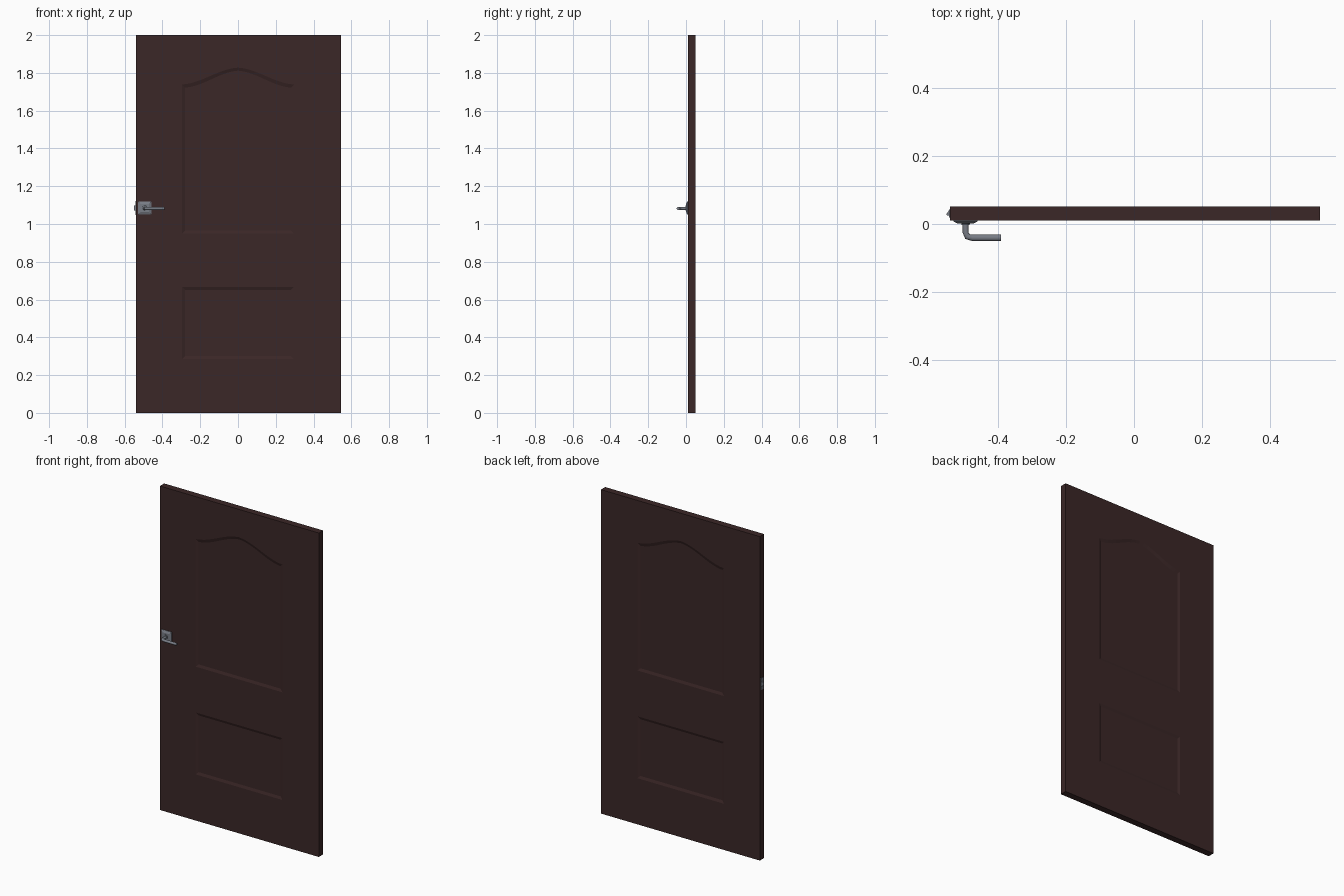
import bpy, bmesh, math
from mathutils import Vector

if "Cube" in bpy.data.objects:
    bpy.data.objects.remove(bpy.data.objects["Cube"])


def material(name, rgb):
    m = bpy.data.materials.new(name)
    m.diffuse_color = (*rgb, 1)
    m.use_nodes = True
    m.node_tree.nodes["Principled BSDF"].inputs["Base Color"].default_value = m.diffuse_color
    return m


WOOD = material("dark brown wood", (0.043, 0.020, 0.020))
METAL = material("grey metal", (0.19, 0.205, 0.24))


def finish(name, bm, mat, smooth=False):
    bmesh.ops.remove_doubles(bm, verts=bm.verts, dist=1e-5)
    bmesh.ops.recalc_face_normals(bm, faces=bm.faces)
    me = bpy.data.meshes.new(name)
    bm.to_mesh(me)
    bm.free()
    ob = bpy.data.objects.new(name, me)
    bpy.context.collection.objects.link(ob)
    me.materials.append(mat)
    if smooth:
        bpy.ops.object.select_all(action='DESELECT')
        bpy.context.view_layer.objects.active = ob
        ob.select_set(True)
        bpy.ops.object.shade_smooth_by_angle(angle=math.radians(35))
    return ob


def loft(bm, rings):
    """Skin a list of equal-length rings and cap both ends."""
    vs = [[bm.verts.new(p) for p in r] for r in rings]
    n = len(vs[0])
    for a, b in zip(vs, vs[1:]):
        for i in range(n):
            j = (i + 1) % n
            bm.faces.new((a[i], a[j], b[j], b[i]))
    bm.faces.new(vs[0])
    bm.faces.new(vs[-1])


# Door leaf dimensions
X0, X1, Y0, Y1, H = -0.54, 0.545, 0.010, 0.0515, 2.0
SLOPE, DEPTH = 0.016, 0.006


def rect(x0, x1, z0, z1):
    return [(x0, z0), (x1, z0), (x1, z1), (x0, z1)]


def panel(z0, z1, rise, inset):
    """Panel outline with an optional ogee arch on top."""
    w = 0.296
    pts = [(-w + inset, z0 + inset), (w - inset, z0 + inset)]
    n = 20 if rise else 1
    for i in range(n + 1):
        t = 1 - 2 * i / n
        h = 0.75 * (0.5 + 0.5 * math.cos(math.pi * t)) + 0.25 * (1 - abs(t))
        pts.append(((w - inset) * t, z1 - inset + rise * h))
    return pts


PANELS = [(0.285, 0.667, 0), (0.95, 1.738, 0.09)]

# Door leaf: both faces with recessed panels, joined by the edges
bm = bmesh.new()
for y, inward in ((Y0, 1), (Y1, -1)):
    edges = []
    outer = [bm.verts.new((x, y, z)) for x, z in rect(X0, X1, 0, H)]
    edges += [bm.edges.new((outer[i], outer[(i + 1) % 4])) for i in range(4)]
    recesses = []
    for p in PANELS:
        top = [bm.verts.new((x, y, z)) for x, z in panel(*p, 0)]
        low = [bm.verts.new((x, y + inward * DEPTH, z)) for x, z in panel(*p, SLOPE)]
        n = len(top)
        edges += [bm.edges.new((top[i], top[(i + 1) % n])) for i in range(n)]
        recesses.append((top, low))
    bmesh.ops.triangle_fill(bm, use_beauty=True, use_dissolve=False,
                            edges=edges, normal=(0, -inward, 0))
    for top, low in recesses:
        n = len(top)
        for i in range(n):
            j = (i + 1) % n
            bm.faces.new((top[i], top[j], low[j], low[i]))
        bm.faces.new(low)
corners = rect(X0, X1, 0, H)
for i in range(4):
    (ax, az), (bx, bz) = corners[i], corners[(i + 1) % 4]
    bm.faces.new([bm.verts.new(p) for p in
                  ((ax, Y0, az), (bx, Y0, bz), (bx, Y1, bz), (ax, Y1, az))])
finish("door_leaf", bm, WOOD)

# Square rosette with bevelled rim
HX, HZ = -0.494, 1.085
bm = bmesh.new()
loft(bm, [[(HX + sx * s, y, HZ + sz * s) for sx, sz in ((-1, -1), (1, -1), (1, 1), (-1, 1))]
          for s, y in ((0.035, 0.012), (0.035, 0.007), (0.031, 0.005), (0.022, 0.001))])
finish("handle_rosette", bm, METAL)

# Round collar where the neck leaves the rosette
bm = bmesh.new()
N = 16
loft(bm, [[(HX + r * math.cos(math.tau * i / N), y, HZ + r * math.sin(math.tau * i / N))
           for i in range(N)] for r, y in ((0.013, 0.004), (0.012, -0.003))])
finish("handle_collar", bm, METAL, True)

# Lever: an oval section swept out of the rosette and round to the side
bm = bmesh.new()
path = [((HX, 0.003), (0, -1)), ((HX, -0.026), (0, -1)),
        ((HX + 0.006, -0.037), (1, -1)), ((HX + 0.020, -0.0405), (1, 0)),
        ((-0.390, -0.0405), (1, 0))]
rings = []
for (px, py), d in path:
    side = Vector((-d[1], d[0])).normalized()
    w = 0.0085 if d[0] == 0 else 0.0095
    rings.append([(px + side.x * w * math.cos(math.tau * i / N),
                   py + side.y * w * math.cos(math.tau * i / N),
                   HZ - 0.003 + 0.008 * math.sin(math.tau * i / N)) for i in range(N)])
loft(bm, rings)
finish("handle_lever", bm, METAL, True)

# Latch plate on the door edge
bm = bmesh.new()
loft(bm, [[(x, y, z) for y, z in ((0.019, 1.048), (0.043, 1.048), (0.043, 1.122), (0.019, 1.122))]
          for x in (X0 + 0.004, X0 - 0.002)])
finish("latch_plate", bm, METAL)

# Wedge-shaped latch bolt
bm = bmesh.new()
loft(bm, [[(X0, 0.024, z), (X0 - 0.010, 0.026, z), (X0 - 0.009, 0.031, z),
           (X0 - 0.002, 0.041, z), (X0, 0.041, z)] for z in (1.072, 1.098)])
finish("latch_bolt", bm, METAL)
